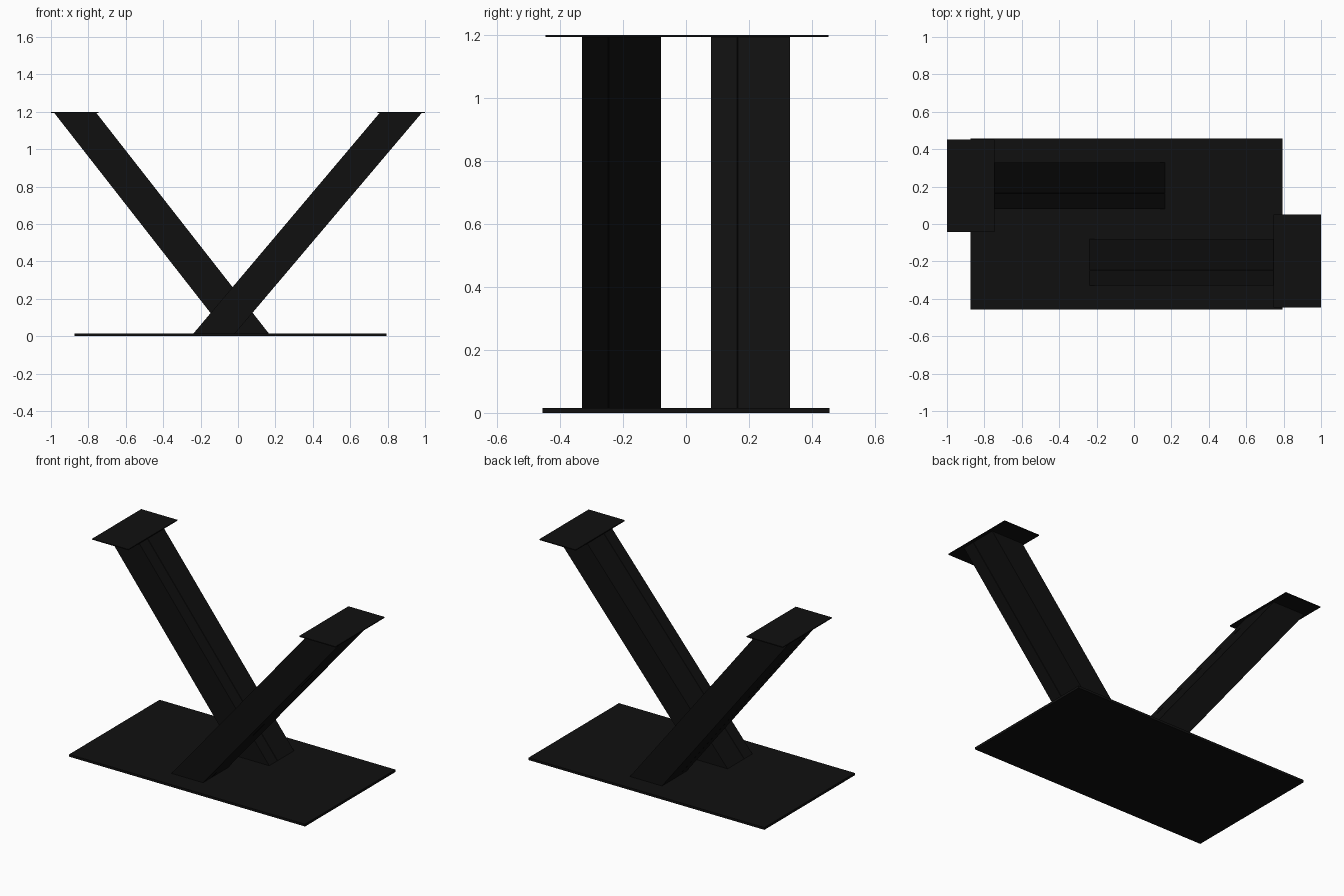
import bpy, bmesh

if "Cube" in bpy.data.objects:
    bpy.data.objects.remove(bpy.data.objects["Cube"])

black = bpy.data.materials.new("matte_black")
black.diffuse_color = (0.005, 0.005, 0.005, 1)
black.use_nodes = True
black.node_tree.nodes["Principled BSDF"].inputs["Base Color"].default_value = black.diffuse_color


def loft(name, lower, upper):
    """Solid between two matching closed outlines (counter-clockwise)."""
    bm = bmesh.new()
    a = [bm.verts.new(p) for p in lower]
    b = [bm.verts.new(p) for p in upper]
    n = len(a)
    bm.faces.new(a[::-1])
    bm.faces.new(b)
    for i in range(n):
        j = (i + 1) % n
        bm.faces.new((a[i], a[j], b[j], b[i]))
    bmesh.ops.recalc_face_normals(bm, faces=bm.faces)
    mesh = bpy.data.meshes.new(name)
    bm.to_mesh(mesh)
    bm.free()
    mesh.materials.append(black)
    obj = bpy.data.objects.new(name, mesh)
    bpy.context.collection.objects.link(obj)
    return obj


def plate(name, x0, x1, y0, y1, z0, z1):
    ring = [(x0, y0), (x1, y0), (x1, y1), (x0, y1)]
    return loft(name, [(x, y, z0) for x, y in ring], [(x, y, z1) for x, y in ring])


def leg(name, low, high, y0, y1):
    """Slanted flat-cut beam with a hairline seam a third of the way across."""
    seam, w, d = y0 + (y1 - y0) / 3, 0.0015, 0.003

    def outline(x0, x1, z):
        ring = [(x0, y0), (x1, y0), (x1, seam - w), (x1 - d, seam), (x1, seam + w),
                (x1, y1), (x0, y1), (x0, seam + w), (x0 + d, seam), (x0, seam - w)]
        return [(x, y, z) for x, y in ring]

    return loft(name, outline(*low, 0.008), outline(*high, 1.197))


# Floor plate
plate("base_plate", -0.873, 0.793, -0.456, 0.456, 0.0, 0.015)

# Crossing legs
leg("front_leg", (-0.244, -0.022), (0.76, 0.985), -0.33, -0.08)
leg("back_leg", (-0.056, 0.17), (-0.985, -0.76), 0.08, 0.33)

# Thin mounting plates on top of the legs
plate("right_top_plate", 0.745, 1.0, -0.446, 0.05, 1.194, 1.2)
plate("left_top_plate", -1.0, -0.745, -0.043, 0.452, 1.194, 1.2)
